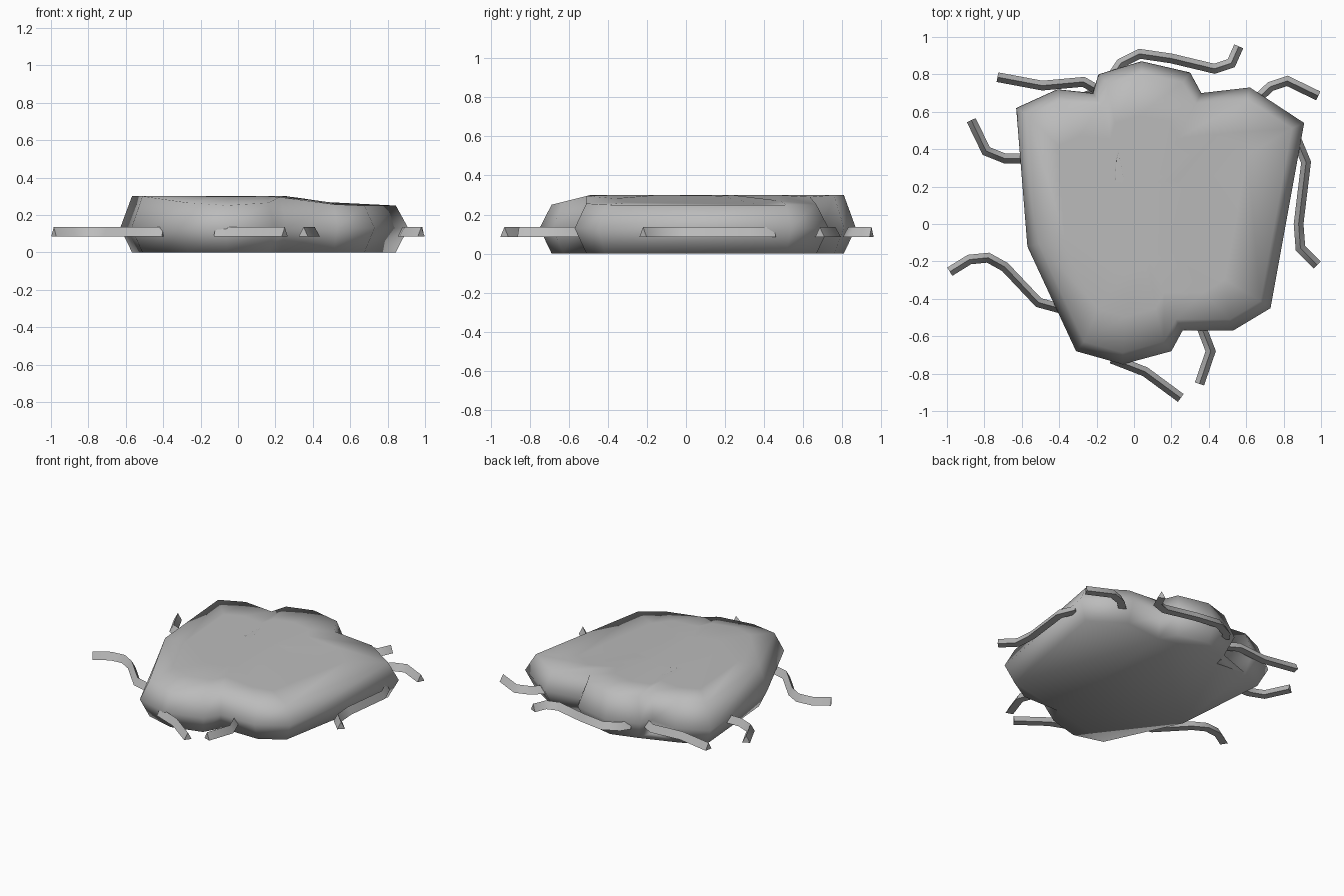
import bpy
import bmesh
from mathutils import Vector

default_cube = bpy.data.objects.get("Cube")
if default_cube:
    bpy.data.objects.remove(default_cube, do_unlink=True)

# Single flat grey for the whole model
grey = bpy.data.materials.new("plain grey")
grey.use_nodes = True
GREY = (0.5, 0.5, 0.5, 1)
grey.diffuse_color = GREY
grey.node_tree.nodes["Principled BSDF"].inputs["Base Color"].default_value = GREY


def finish(name, bm, sharp_angle=None):
    """Turn a bmesh into a smooth-shaded object."""
    bmesh.ops.recalc_face_normals(bm, faces=bm.faces)
    mesh = bpy.data.meshes.new(name)
    bm.to_mesh(mesh)
    bm.free()
    mesh.materials.append(grey)
    mesh.shade_smooth()
    if sharp_angle:
        mesh.set_sharp_from_angle(angle=sharp_angle)
    obj = bpy.data.objects.new(name, mesh)
    bpy.context.scene.collection.objects.link(obj)
    return obj


def miter(before, after):
    """Left-hand offset direction where two path segments meet."""
    a = Vector((-before.y, before.x)).normalized()
    b = Vector((-after.y, after.x)).normalized()
    return (a + b) / (1 + a.dot(b))


def clamp(value):
    return max(0.0, min(1.0, value))


def bridge(bm, lower, upper):
    for i in range(len(lower)):
        j = (i + 1) % len(lower)
        bm.faces.new((lower[i], lower[j], upper[j], upper[i]))


# Body: a lobed slab, widest at mid height, dropping at the front and left lobe
OUTLINE = [Vector(p) for p in (
    (-0.31, -0.68), (-0.06, -0.75), (0.2, -0.68), (0.26, -0.57),
    (0.53, -0.57), (0.73, -0.45), (0.91, 0.54), (0.62, 0.73),
    (0.36, 0.7), (0.3, 0.81), (0.04, 0.87), (-0.19, 0.8),
    (-0.22, 0.7), (-0.41, 0.72), (-0.63, 0.62), (-0.57, -0.12))]


def top_height(p):
    side_drop = clamp((p.x - 0.27) / 0.28)
    front_drop = clamp((-0.49 - p.y) / 0.2)
    return 0.3 - 0.05 * max(side_drop, front_drop)


count = len(OUTLINE)
inset = []
for i, p in enumerate(OUTLINE):
    after = OUTLINE[(i + 1) % count] - p
    inset.append(p + 0.06 * miter(p - OUTLINE[i - 1], after))

bm = bmesh.new()
rings = [[bm.verts.new((p.x, p.y, 0)) for p in inset],
         [bm.verts.new((p.x, p.y, 0.13)) for p in OUTLINE]]
for scale in (1, 0.72, 0.35):
    points = [p * scale for p in inset]
    rings.append([bm.verts.new((p.x, p.y, top_height(p))) for p in points])
for lower, upper in zip(rings, rings[1:]):
    bridge(bm, lower, upper)
bm.faces.new(rings[0])
bm.faces.new(rings[-1])
bmesh.ops.triangulate(bm, faces=[f for f in bm.faces if len(f.verts) > 4])
finish("body", bm)


# Tendrils: thin bent strands with a triangular section, flat side down
TENDRILS = {
    "back_tendril": ((-0.11, 0.8), (-0.07, 0.86), (0.03, 0.91), (0.2, 0.885),
                     (0.43, 0.83), (0.52, 0.86), (0.56, 0.95)),
    "back_right_tendril": ((-0.2, 0.72), (-0.27, 0.76), (-0.49, 0.74),
                           (-0.73, 0.785)),
    "right_tendril": ((-0.57, 0.35), (-0.69, 0.35), (-0.79, 0.39),
                      (-0.87, 0.555)),
    "front_right_tendril": ((-0.4, -0.45), (-0.51, -0.42), (-0.69, -0.23),
                            (-0.78, -0.18), (-0.88, -0.19), (-0.985, -0.255)),
    "front_tendril": ((-0.12, -0.72), (0.06, -0.79), (0.25, -0.93)),
    "front_left_tendril": ((0.36, -0.55), (0.41, -0.68), (0.35, -0.855)),
    "left_tendril": ((0.87, 0.45), (0.92, 0.33), (0.88, 0), (0.89, -0.13),
                     (0.98, -0.22)),
    "back_left_tendril": ((0.66, 0.67), (0.73, 0.735), (0.82, 0.765),
                          (0.985, 0.685)),
}


def tendril(name, coords):
    path = [Vector(c) for c in coords]
    bm = bmesh.new()
    sections = []
    for i, p in enumerate(path):
        before = p - path[i - 1] if i else path[1] - p
        after = path[i + 1] - p if i + 1 < len(path) else before
        side = 0.026 * miter(before, after)
        left, right = p + side, p - side
        sections.append([bm.verts.new((left.x, left.y, 0.085)),
                         bm.verts.new((right.x, right.y, 0.085)),
                         bm.verts.new((p.x, p.y, 0.135))])
    for near, far in zip(sections, sections[1:]):
        bridge(bm, near, far)
    bm.faces.new(sections[0])
    bm.faces.new(sections[-1])
    finish(name, bm, sharp_angle=1.2)


for name, coords in TENDRILS.items():
    tendril(name, coords)
